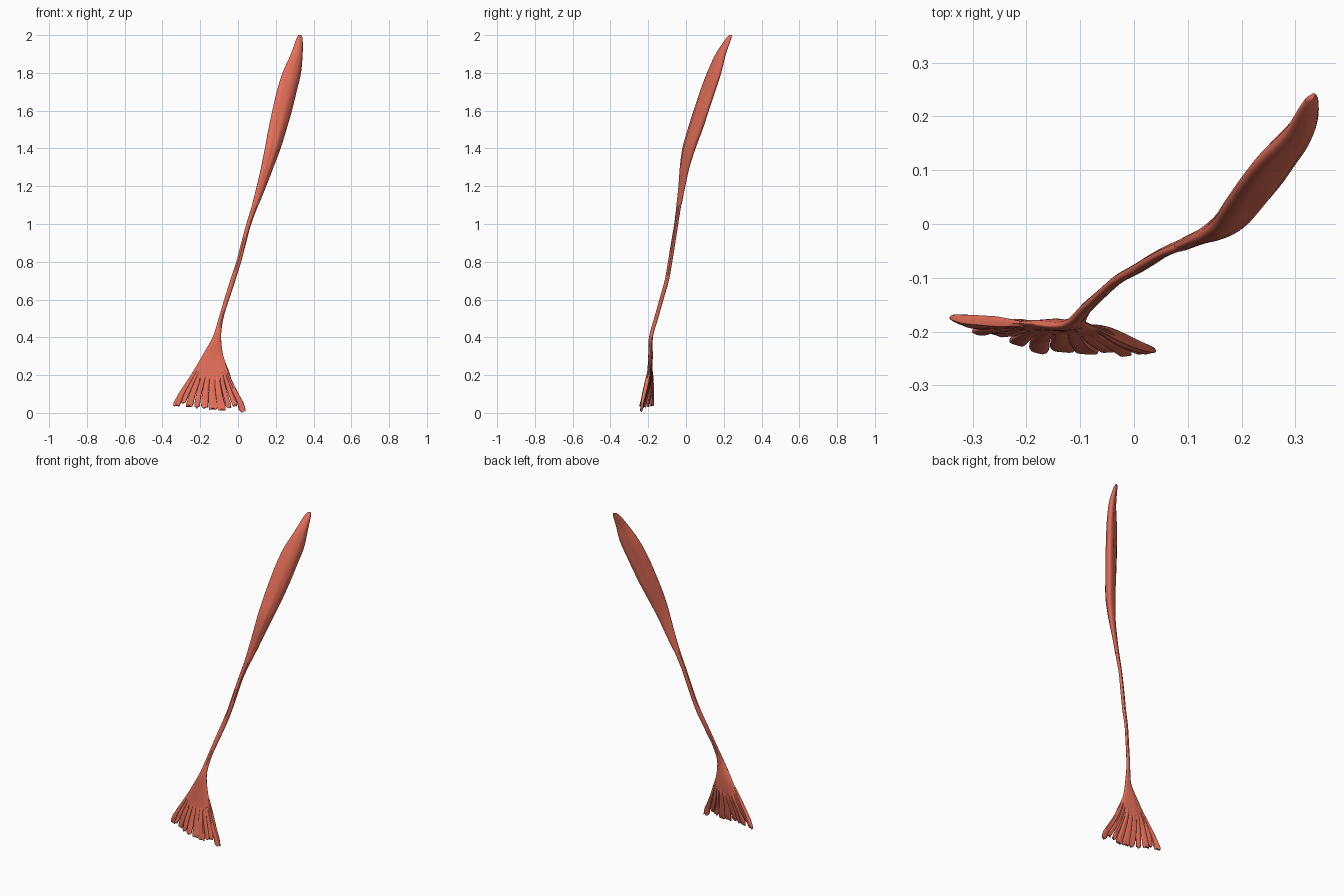
import bpy, bmesh, math, random

if "Cube" in bpy.data.objects:
    bpy.data.objects.remove(bpy.data.objects["Cube"])

random.seed(4)
mat = bpy.data.materials.new("muscle_red")
mat.diffuse_color = (0.80, 0.16, 0.10, 1)
mat.use_nodes = True
mat.node_tree.nodes["Principled BSDF"].inputs["Base Color"].default_value = mat.diffuse_color


def spline(rows, steps):
    """Catmull-Rom interpolation through rows of numbers."""
    out = []
    for i in range(len(rows) - 1):
        a, b, c, d = rows[max(i - 1, 0)], rows[i], rows[i + 1], rows[min(i + 2, len(rows) - 1)]
        for s in range(steps):
            t = s / steps
            out.append([0.5 * (2 * q + (r - p) * t + (2 * p - 5 * q + 4 * r - w) * t * t
                               + (3 * q - p - 3 * r + w) * t ** 3) for p, q, r, w in zip(a, b, c, d)])
    return out + [list(rows[-1])]


def loft(name, sections, n, power=1.0, cup=0.0, groove=0.0, ragged=0.0):
    """Skin oval sections: z, x, y, half width, half thickness, angle in degrees."""
    bm = bmesh.new()
    rings = []
    phase = [random.uniform(0, 6.28) for _ in range(n)]
    for z, x, y, w, t, deg in sections:
        ca, sa = math.cos(math.radians(deg)), math.sin(math.radians(deg))
        ring = []
        for k in range(n):
            a = 2 * math.pi * k / n
            c, s = math.cos(a), math.sin(a)
            u = math.copysign(abs(c) ** power, c)
            v = math.copysign(abs(s) ** power, s)
            v *= 1 + groove * math.sin(phase[k] + z * 3)
            p, q = w * u, t * v + cup * w * (u * u - 0.4)
            lift = ragged * (1 + math.sin(phase[0] + 4 * u)) if z == sections[-1][0] else 0
            ring.append(bm.verts.new((x + p * ca - q * sa, y + p * sa + q * ca, z + lift)))
        rings.append(ring)
    for r0, r1 in zip(rings, rings[1:]):
        for k in range(n):
            bm.faces.new((r0[k], r0[(k + 1) % n], r1[(k + 1) % n], r1[k]))
    bm.faces.new(rings[0])
    bm.faces.new(rings[-1])
    bmesh.ops.recalc_face_normals(bm, faces=bm.faces)
    me = bpy.data.meshes.new(name)
    bm.to_mesh(me)
    bm.free()
    ob = bpy.data.objects.new(name, me)
    bpy.context.collection.objects.link(ob)
    me.materials.append(mat)
    bpy.ops.object.select_all(action='DESELECT')
    ob.select_set(True)
    bpy.context.view_layer.objects.active = ob
    bpy.ops.object.shade_smooth_by_angle(angle=math.radians(50))
    return ob


# Flat fleshy belly
belly = [(2.0, .328, .236, .010, .004, 35), (1.975, .325, .221, .021, .011, 38),
         (1.9, .312, .183, .037, .019, 38), (1.8, .286, .147, .057, .024, 34),
         (1.7, .259, .112, .061, .026, 34), (1.6, .235, .079, .060, .027, 34),
         (1.5, .210, .047, .056, .027, 36), (1.4, .185, .015, .048, .025, 36),
         (1.3, .156, -.007, .037, .019, 33), (1.2, .125, -.022, .028, .013, 30),
         (1.1, .092, -.037, .019, .011, 30)]
loft("muscle_belly", spline(belly, 5), 36, cup=0.10, groove=0.08)

# Slender tendon widening into the fan
tendon = [(1.16, .111, -.028, .021, .010, 30), (1.1, .091, -.038, .018, .010, 30),
          (1.0, .057, -.052, .014, .009, 30), (.9, .030, -.068, .014, .010, 30),
          (.8, .004, -.084, .014, .010, 30), (.7, -.028, -.102, .015, .009, 30),
          (.6, -.060, -.130, .014, .009, 30), (.5, -.090, -.158, .013, .010, 25),
          (.4, -.112, -.185, .023, .010, 8), (.3, -.134, -.188, .057, .011, -2),
          (.22, -.142, -.192, .095, .010, -4), (.18, -.147, -.197, .112, .008, -5),
          (.155, -.150, -.200, .122, .003, -6)]
loft("tendon", spline(tendon, 5), 28, groove=0.12)

# Fan outline: z, left x, right x, left y, right y
outline = [(.30, -.190, -.078, -.186, -.190), (.25, -.219, -.062, -.186, -.194),
           (.20, -.250, -.044, -.184, -.199), (.15, -.283, -.022, -.181, -.209),
           (.10, -.316, .004, -.178, -.220), (.05, -.343, .032, -.176, -.231),
           (.00, -.356, .044, -.175, -.238)]


def fan(u, z):
    """Point on the fan sheet at u from left to right."""
    i = min(int((.30 - z) / .05), len(outline) - 2)
    f = (.30 - z) / .05 - i
    xl, xr, yl, yr = [p + (q - p) * f for p, q in zip(outline[i][1:], outline[i + 1][1:])]
    sag = -.16 * max(0, .2 - z) * 4 * u * (1 - u)
    return xl + (xr - xl) * u, yl + (yr - yl) * u + sag


# Frayed strips: u left, u right, end z, slit top z, end narrowing
strips = [(.00, .10, .034, .09, .04), (.10, .18, .048, .11, .20), (.18, .29, .032, .14, .16),
          (.29, .39, .022, .17, .24), (.39, .50, .020, .15, .20), (.50, .62, .016, .18, .12),
          (.62, .73, .012, .11, .06), (.73, .82, .022, .16, .25), (.82, .91, .034, .14, .28),
          (.91, 1.0, .000, .12, .02)]
for i, (u0, u1, end, slit, narrow) in enumerate(strips):
    rows = []
    wob = random.uniform(0, 6.28)
    for k in range(15):
        f = k / 14
        z = .26 + (end - .26) * f
        g = max(0, min(1, (slit - z) / (slit - end)))
        shrink = 1.08 - narrow * g ** .6 + .06 * math.sin(wob + 9 * f) * g
        m, h = (u0 + u1) / 2, (u1 - u0) / 2 * shrink
        m = max(h, min(1 - h, m))
        xa, ya = fan(m - h, z)
        xb, yb = fan(m + h, z)
        y = (ya + yb) / 2 + .006 * math.sin(wob + 3 * f) * g
        thick = (.005 + .006 * min(1, f * 3)) * (1 - .55 * g)
        tip = .85 if k == 14 else 1
        rows.append((z, (xa + xb) / 2, y, (xb - xa) / 2 * tip, thick * tip,
                     math.degrees(math.atan2(yb - ya, xb - xa))))
    loft(f"fan_strip_{i + 1}", rows, 16, power=.6, groove=.18, ragged=.006)
